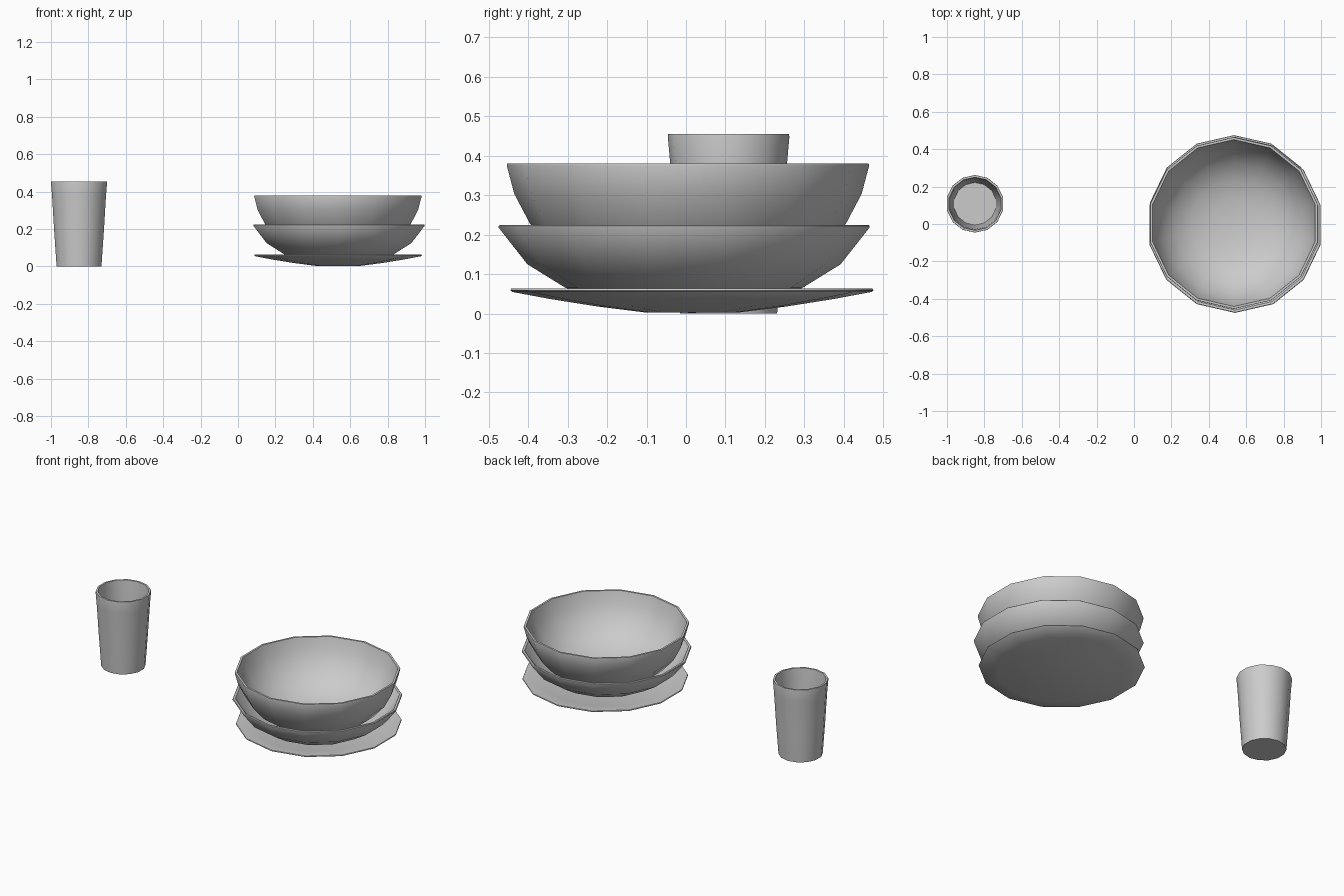
import bpy, bmesh
from math import sin, cos, pi, radians

if "Cube" in bpy.data.objects:
    bpy.data.objects.remove(bpy.data.objects["Cube"])

SIDES = 14


def lathe(name, centre, profile):
    """Spin an (r, z) profile that starts and ends on the axis, with a corner facing +y."""
    bm = bmesh.new()
    rings = []
    for r, z in profile:
        if r == 0:
            rings.append([bm.verts.new((0, 0, z))] * SIDES)
        else:
            angles = [pi / 2 + 2 * pi * i / SIDES for i in range(SIDES)]
            rings.append([bm.verts.new((r * cos(a), r * sin(a), z)) for a in angles])
    for low, high in zip(rings, rings[1:]):
        for i in range(SIDES):
            j = (i + 1) % SIDES
            corners = dict.fromkeys((low[i], low[j], high[j], high[i]))
            bm.faces.new(list(corners))
    bmesh.ops.recalc_face_normals(bm, faces=bm.faces)
    mesh = bpy.data.meshes.new(name)
    bm.to_mesh(mesh)
    bm.free()
    obj = bpy.data.objects.new(name, mesh)
    obj.location = (*centre, 0)
    bpy.context.collection.objects.link(obj)
    bpy.ops.object.select_all(action='DESELECT')
    obj.select_set(True)
    bpy.context.view_layer.objects.active = obj
    bpy.ops.object.shade_smooth_by_angle(angle=radians(38))
    return obj


# stacked dishes: outer wall, rim, inner wall
lathe("plate", (0.535, 0.015), [
    (0, 0.002), (0.12, 0.003), (0.24, 0.018), (0.36, 0.037), (0.456, 0.055),
    (0.46, 0.059), (0.458, 0.063), (0.446, 0.063),
    (0.36, 0.046), (0.24, 0.027), (0.12, 0.013), (0, 0.012)])

lathe("wide_bowl", (0.54, -0.005), [
    (0, 0.017), (0.16, 0.025), (0.30, 0.065), (0.397, 0.125), (0.47, 0.218),
    (0.47, 0.222), (0.467, 0.225), (0.455, 0.224),
    (0.386, 0.135), (0.293, 0.077), (0.155, 0.038), (0, 0.029)])

lathe("deep_bowl", (0.534, 0.005), [
    (0, 0.07), (0.12, 0.078), (0.235, 0.10), (0.335, 0.153), (0.40, 0.227),
    (0.44, 0.303), (0.459, 0.374), (0.458, 0.38), (0.446, 0.38),
    (0.427, 0.307), (0.387, 0.234), (0.325, 0.164), (0.23, 0.113),
    (0.12, 0.09), (0, 0.083)])

# tumbler with a slightly flared lip
lathe("cup", (-0.85, 0.108), [
    (0, 0.0), (0.123, 0.0), (0.137, 0.2), (0.148, 0.38), (0.154, 0.448),
    (0.153, 0.455), (0.142, 0.455), (0.136, 0.38), (0.126, 0.2),
    (0.114, 0.014), (0, 0.014)])
